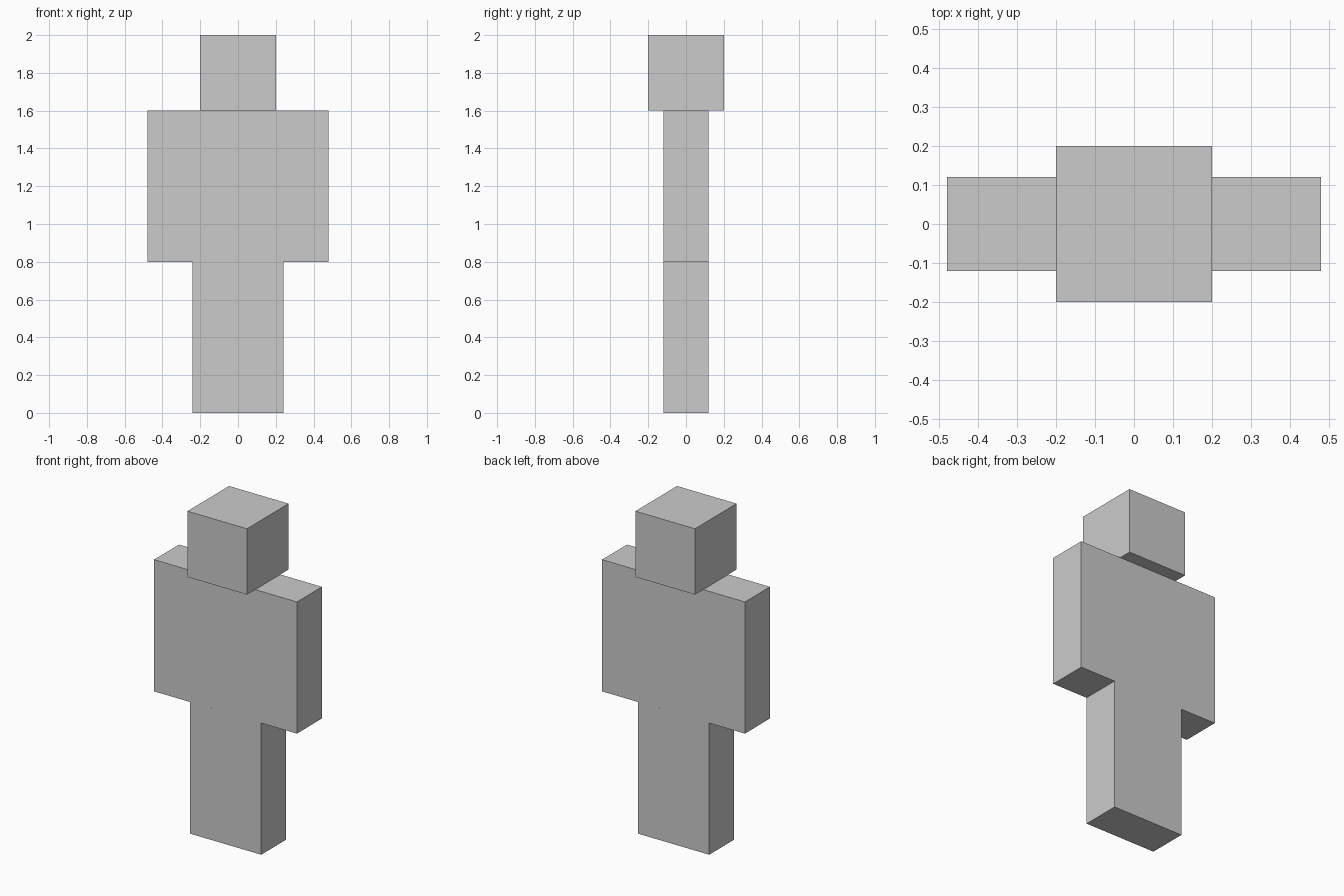
import bpy

if "Cube" in bpy.data.objects:
    bpy.data.objects.remove(bpy.data.objects["Cube"])


def box(name, center, size):
    """Axis-aligned flat-shaded box."""
    bpy.ops.mesh.primitive_cube_add(size=1, location=center)
    obj = bpy.context.object
    obj.name = name
    obj.scale = size
    bpy.ops.object.transform_apply(location=False, rotation=False, scale=True)
    return obj


W = 0.24   # limb width and body depth
H = 0.8    # limb and torso height

# Head and torso
box("head", (0, 0, 1.8), (0.4, 0.4, 0.4))
box("torso", (0, 0, 1.5 * H), (2 * W, W, H))

# Arms and legs on both sides
for side, s in (("left", 1), ("right", -1)):
    box(side + "_arm", (s * 1.5 * W, 0, 1.5 * H), (W, W, H))
    box(side + "_leg", (s * 0.5 * W, 0, 0.5 * H), (W, W, H))
